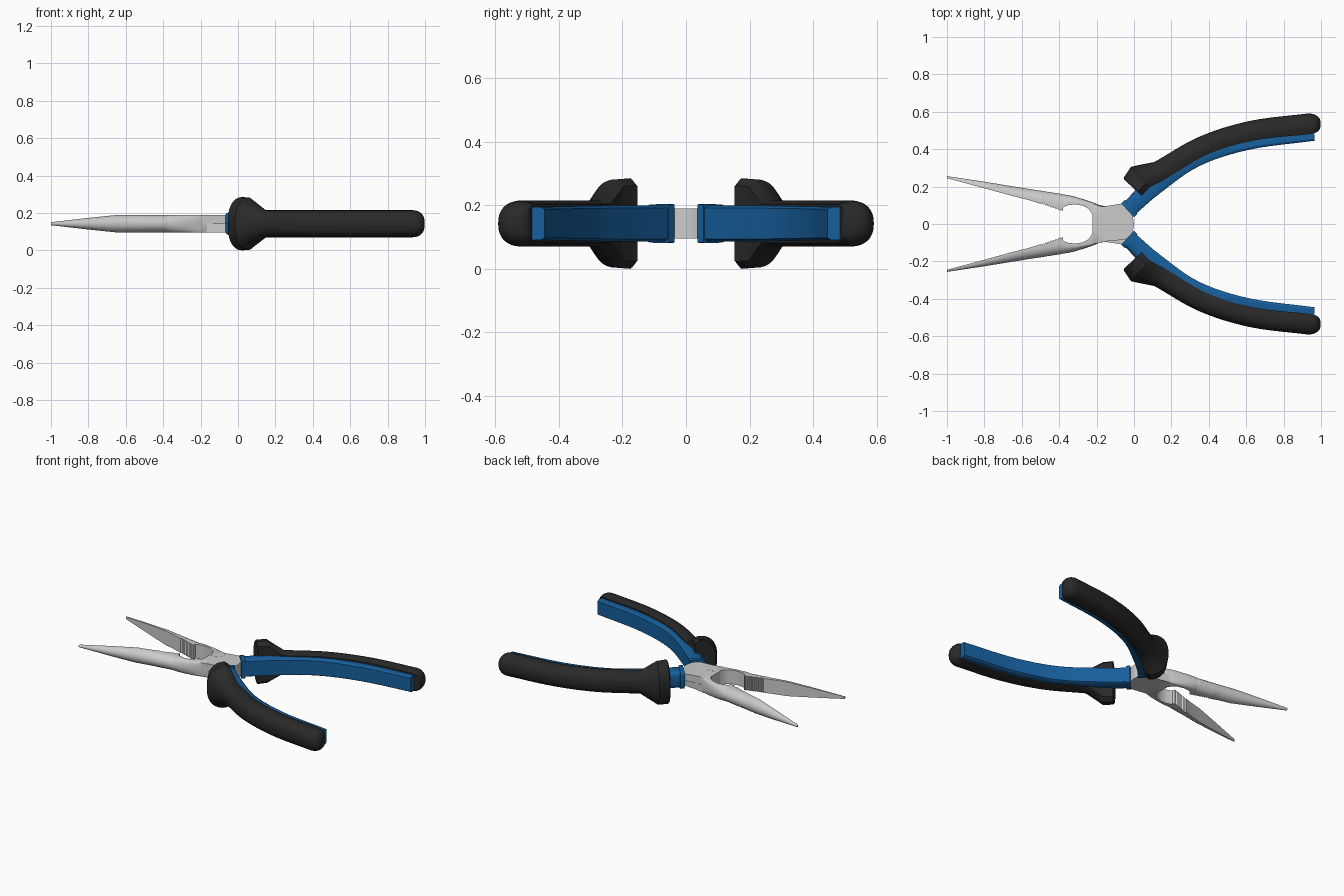
import bpy, bmesh, math

if "Cube" in bpy.data.objects:
    bpy.data.objects.remove(bpy.data.objects["Cube"])

ZC = 0.1425  # mid height of the tool


def material(name, rgb):
    m = bpy.data.materials.new(name)
    m.diffuse_color = (*rgb, 1)
    m.use_nodes = True
    m.node_tree.nodes["Principled BSDF"].inputs["Base Color"].default_value = m.diffuse_color
    return m


def finish(name, bm, mat=None, mirror=True):
    bmesh.ops.recalc_face_normals(bm, faces=bm.faces)
    me = bpy.data.meshes.new(name)
    bm.to_mesh(me)
    bm.free()
    ob = bpy.data.objects.new(name, me)
    bpy.context.collection.objects.link(ob)
    if mat:
        me.materials.append(mat)
    bpy.ops.object.select_all(action='DESELECT')
    bpy.context.view_layer.objects.active = ob
    ob.select_set(True)
    bpy.ops.object.shade_smooth_by_angle(angle=math.radians(33))
    if mirror:
        mod = ob.modifiers.new("mirror", 'MIRROR')
        mod.use_axis = (False, True, False)
        mod.use_mirror_merge = False
    return ob


def smooth(rows, n=6):
    """Catmull-Rom interpolation of section rows."""
    out = []
    for i in range(len(rows) - 1):
        b, c = rows[i], rows[i + 1]
        a = rows[i - 1] if i else [2 * p - q for p, q in zip(b, c)]
        d = rows[i + 2] if i + 2 < len(rows) else [2 * q - p for p, q in zip(b, c)]
        for k in range(n):
            t = k / n
            out.append([q + 0.5 * t * (r - p + t * (2*p - 5*q + 4*r - s + t * (3*(q - r) + s - p)))
                        for p, q, r, s in zip(a, b, c, d)])
    return out + [list(rows[-1])]


def loft(name, rows, mat=None, chamfer=1.0, power=1.0, n=14):
    """Rows: inner x, y, outer x, y, half height, straight fraction. D-shaped section."""
    bm = bmesh.new()
    rings = []
    for ix, iy, ox, oy, h, s in rows:
        pts = [(0, chamfer * h)]
        for k in range(n + 1):
            a = math.pi * k / n
            si, co = max(math.sin(a), 0), math.cos(a)
            if k in (0, n):
                si = 0
            pts.append((s + (1 - s) * si ** power, h * math.copysign(abs(co) ** power, co)))
        pts.append((0, -chamfer * h))
        rings.append([bm.verts.new((ix + (ox - ix) * t, iy + (oy - iy) * t, ZC + z))
                      for t, z in pts])
    for r, q in zip(rings, rings[1:]):
        m = len(r)
        for i in range(m):
            j = (i + 1) % m
            bm.faces.new((r[i], r[j], q[j], q[i]))
    bm.faces.new(rings[0])
    bm.faces.new(rings[-1])
    return finish(name, bm, mat)


black = material("grip_black", (0.022, 0.022, 0.022))
blue = material("grip_blue", (0.008, 0.115, 0.34))

# Needle jaws: tapered nose, serrated part, pipe notch, root
jaw = [(-1, .245, -1, .256, .008, .1), (-.8, .191, -.8, .226, .031, .1),
       (-.64, .147, -.64, .2, .0475, .1), (-.56, .127, -.56, .187, .0475, .12)]
for i in range(9):
    x = -.5 + i * .0135
    y = .107 - i * .0046
    jaw.append((x, y, x, .178 - i * .0021, .0475, .2 + .02 * i))
    jaw.append((x + .0095, y + .006, x + .0095, .1765 - i * .0021, .0475, .2 + .02 * i))
jaw += [(-.381, .07, -.381, .159, .0475, .4), (-.378, .09, -.378, .158, .0475, .3),
        (-.35, .101, -.35, .154, .0475, .3), (-.31, .105, -.31, .145, .0475, .3),
        (-.27, .097, -.27, .132, .0475, .45), (-.24, .079, -.24, .122, .0475, .7),
        (-.222, .05, -.222, .116, .0475, .85), (-.215, .02, -.215, .113, .0475, .9),
        (-.15, .02, -.15, .088, .0475, .95)]
loft("needle_jaws", jaw)

# Lap joint: two mirrored plates around the pivot
outline = [(-.222, -.04), (-.222, .04), (-.2, .088), (-.06, .11), (-.025, .075), (-.006, .035),
           (0, 0), (-.006, -.035), (-.025, -.075), (-.06, -.085), (-.13, -.09), (-.2, -.105)]
for name, side, z0, z1 in (("joint_plate_upper", 1, ZC, ZC + .047),
                           ("joint_plate_lower", -1, ZC - .047, ZC)):
    bm = bmesh.new()
    f = bm.faces.new([bm.verts.new((x, y * side, z0)) for x, y in outline])
    ext = bmesh.ops.extrude_face_region(bm, geom=[f])
    bmesh.ops.translate(bm, vec=(0, 0, z1 - z0),
                        verts=[v for v in ext["geom"] if isinstance(v, bmesh.types.BMVert)])
    finish(name, bm, mirror=False)

# Blue inner liners of the handles, and the collar at their front end
liner = smooth([(.005, .05, -.052, .118, .057, .15), (.14, .165, .075, .24, .057, .15),
                (.35, .31, .31, .385, .055, .15), (.62, .398, .607, .475, .053, .15),
                (.965, .445, .962, .52, .052, .15)])
loft("handle_liners", liner, blue, chamfer=.86, power=.45)
loft("liner_collars", [(.0, .036, -.068, .11, .061, .05), (.018, .055, -.049, .13, .061, .05)],
     blue, chamfer=.97, power=.3)

# Black outer grips: finger guard, curved body, rounded end
guard = [(.04, .152, -.053, .238, .138, .2), (.045, .157, -.055, .248, .1425, .2),
         (.085, .197, -.017, .305, .139, .2), (.1, .205, .01, .312, .125, .2)]
body = smooth([(.165, .238, .11, .332, .0725, .3), (.395, .372, .35, .467, .0725, .3),
               (.645, .447, .62, .551, .0725, .3), (.935, .48, .93, .591, .0725, .3)])
cx, cy = .933, .5355
cap = []
for k in range(1, 8):
    a = math.radians(k * 12.2)
    c = math.cos(a)
    cap.append((cx + .065 * math.sin(a), cy - .0555 * c ** .7, cx + .065 * math.sin(a),
                cy + .0555 * c ** .8, .0725 * c ** .7, .3))
loft("handle_grips", guard + body + cap, black, chamfer=.84, power=.85, n=20)
